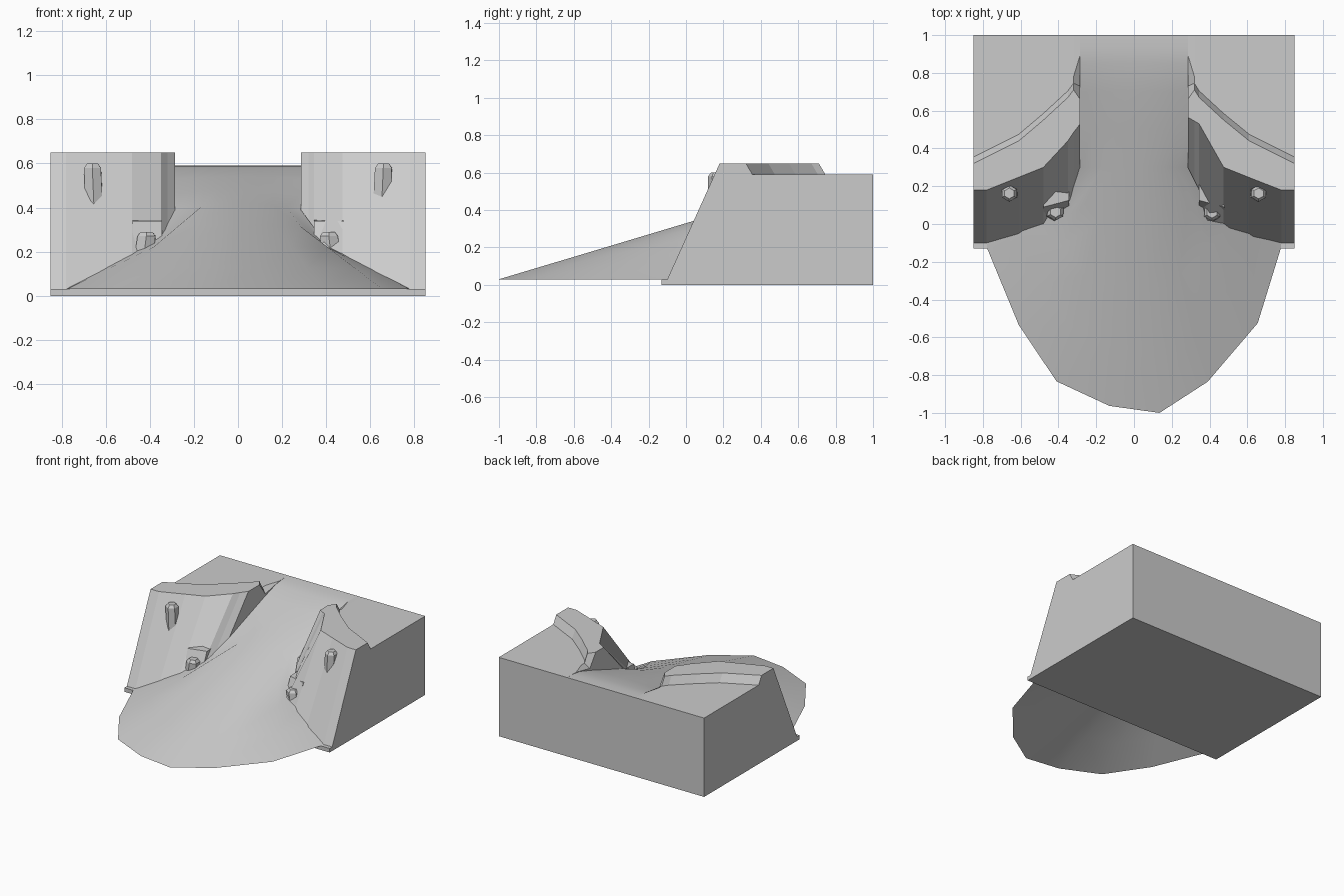
import bpy, bmesh, math

if "Cube" in bpy.data.objects:
    bpy.data.objects.remove(bpy.data.objects["Cube"])

def make(name, verts, faces, smooth=False):
    me = bpy.data.meshes.new(name)
    me.from_pydata(verts, [], faces)
    bm = bmesh.new()
    bm.from_mesh(me)
    bmesh.ops.recalc_face_normals(bm, faces=bm.faces)
    bm.to_mesh(me)
    bm.free()
    ob = bpy.data.objects.new(name, me)
    bpy.context.collection.objects.link(ob)
    if smooth:
        for p in me.polygons:
            p.use_smooth = True
    return ob

# Cliff block: side profiles lofted along x, (|x|, cliff top y, ridge back y, cliff foot y)
LEFT = [(.85, .18, .32, -.10), (.78, .18, .355, -.10), (.61, .248, .44, -.10), (.48, .30, .55, -.10),
        (.35, .44, .67, -.115), (.32, .485, .71, -.06), (.285, .53, .66, -.01)]
RIGHT = [(.85, .18, .32, -.10), (.78, .18, .355, -.10), (.61, .246, .44, -.10), (.475, .30, .55, -.10),
         (.345, .53, .67, -.115), (.32, .545, .71, -.06), (.285, .565, .66, -.01)]

def profile(x, top, ridge, base):
    foot, foot2 = (ridge + .035, .59), (ridge + .07, .59)
    if abs(x) < .3:                      # chipped edge beside the gully
        foot, foot2 = (.73, .555), (.895, .588)
    pts = [(1, 0), (-.13, 0), (-.13, .03), (base, .03), (top, .65),
           (ridge, .65), foot, foot2, (1, .59)]
    return [(x, y, z) for y, z in pts]

rows = [profile(-r[0], *r[1:]) for r in LEFT] + [profile(*r) for r in RIGHT[::-1]]
n = 9
verts = [v for r in rows for v in r]
faces = []
mid = len(LEFT) - 1
for s in range(len(rows) - 1):
    for i in ((0, 1, 2, 8) if s == mid else range(n)):
        j = (i + 1) % n
        faces.append((s*n + i, s*n + j, (s+1)*n + j, (s+1)*n + i))
for s in (0, len(rows) - 1):
    faces.append([s*n + i for i in range(n)])
for s in (mid, mid + 1):                 # gully walls
    faces.append([s*n + i for i in (0, 3, 4, 5, 6, 7, 8)])
make("cliff_block", verts, faces)

# Dirt ramp: fan rim blended to a narrow throat, then up the gully
rim = [(-.78, -.10), (-.777, -.13), (-.61, -.535), (-.41, -.833), (-.13, -.963),
       (.135, -1), (.39, -.835), (.655, -.525), (.777, -.13), (.78, -.10)]
m = len(rim)
throat = []
for i in range(m):
    u = -1 + 2*i/(m - 1)
    throat.append((.285*u, .30, .42 - .03*u*u))
edge = {.25: (.66, -.05, .095), .5: (.53, .0, .165), .75: (.40, .07, .235)}
grid = [[(x, y, .03) for x, y in rim]]
for f in (.25, .5, .75):
    row = []
    for (x, y), (tx, ty, tz) in zip(rim, throat):
        row.append((x + (tx - x)*f, y + (ty - y)*f, .03 + (tz - .03)*f))
    ex, ey, ez = edge[f]
    row[0], row[-1] = (-ex, ey, ez), (ex, ey, ez)
    row[1], row[-2] = [(s*(ex - .04), ey - .03, ez + .012) for s in (-1, 1)]
    grid.append(row)
grid.append(throat)
for y, z, dip in ((.5, .48, .02), (.7, .54, .01), (.85, .578, 0), (.93, .588, 0), (1, .59, 0)):
    grid.append([(tx, y, z - dip*(tx/.285)**2) for tx, _, _ in throat])
make("dirt_ramp", [v for r in grid for v in r],
     [(k*m + i, k*m + i + 1, (k+1)*m + i + 1, (k+1)*m + i)
      for k in range(len(grid) - 1) for i in range(m - 1)], smooth=True)

# Small ledges at the cliff foot: flush outside, standing out toward the gully
for side, label in ((-1, "left"), (1, "right")):
    v = []
    for x, front in ((.345, .125), (.478, .09)):
        v += [(side*x, y, z) for y, z in ((front - .08, .15), (front, .34), (.25, .345), (.25, .15))]
    make("ledge_" + label, v, [(0, 1, 2, 3), (4, 5, 6, 7)] +
         [(i, (i+1) % 4, (i+1) % 4 + 4, i + 4) for i in range(4)])

# Jutting rocks: six-sided tapered pillars with a chamfered top
def rock(name, x, y, z0, z1, r, lean):
    v = []
    for z, k, dx in ((z0, 1.05, -lean), (z1 - .02, 1, 0), (z1, .65, 0)):
        v += [(x + dx + r*k*math.cos(a*math.pi/3 + .5),
               y + r*k*math.sin(a*math.pi/3 + .5), z) for a in range(6)]
    f = [(l*6 + i, l*6 + (i+1) % 6, l*6 + 6 + (i+1) % 6, l*6 + 6 + i)
         for l in range(2) for i in range(6)]
    make(name, v, f + [tuple(range(6)), tuple(range(12, 18))])

rock("upper_rock_left", -.66, .162, .35, .60, .044, -.01)
rock("upper_rock_right", .66, .162, .35, .60, .044, .01)
rock("lower_rock_left", -.415, .065, .15, .29, .047, .015)
rock("lower_rock_right", .413, .062, .15, .29, .047, -.015)
